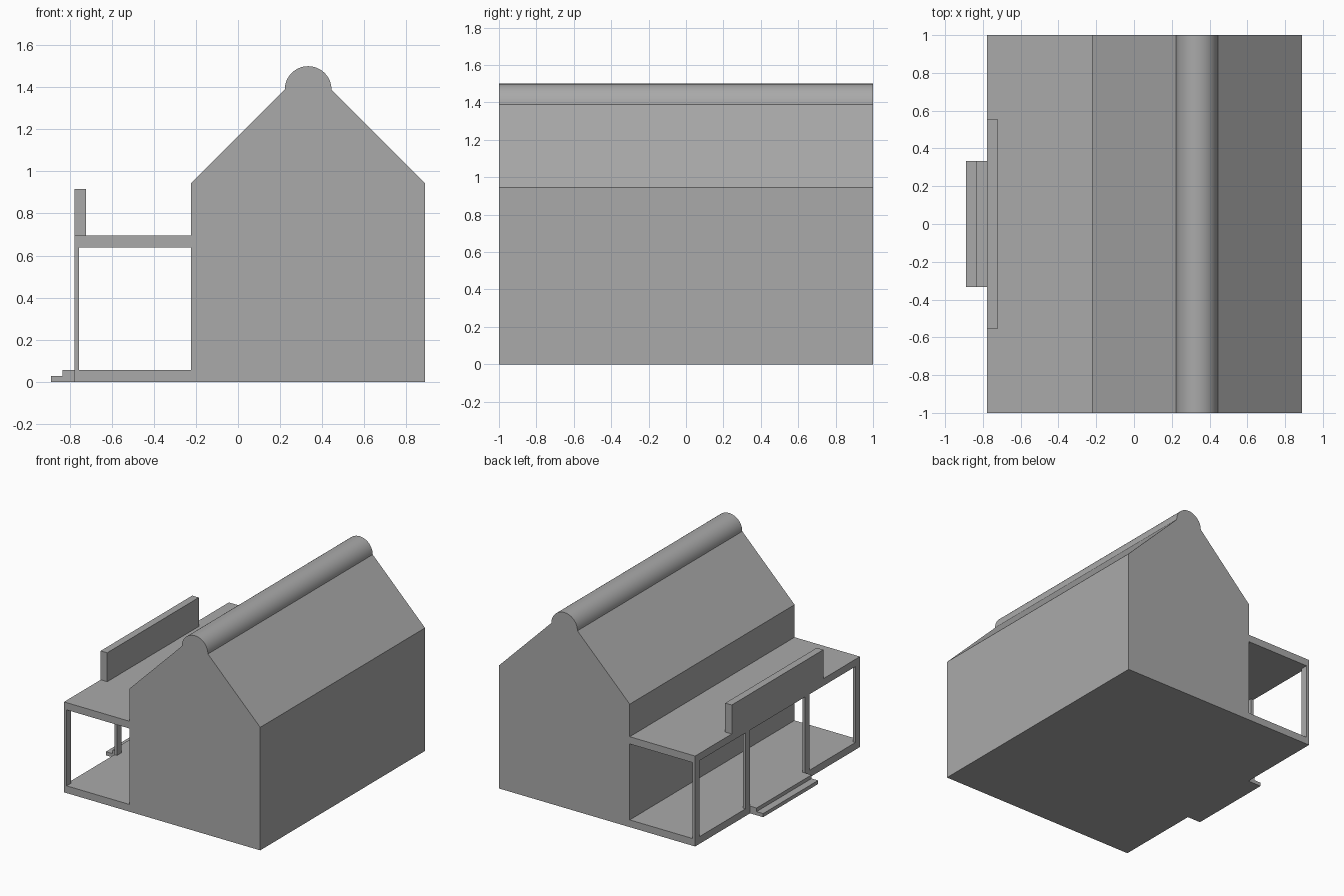
import bpy
import bmesh
from math import cos, sin, pi, radians

cube = bpy.data.objects.get("Cube")
if cube:
    bpy.data.objects.remove(cube, do_unlink=True)

# One plain grey for the whole building
grey = bpy.data.materials.new("plain_grey")
grey.use_nodes = True
grey.diffuse_color = (0.4, 0.4, 0.4, 1)
grey.node_tree.nodes["Principled BSDF"].inputs["Base Color"].default_value = (0.4, 0.4, 0.4, 1)


def prism(name, profile, y0, y1):
    """Extrude an x-z profile along y."""
    bm = bmesh.new()
    face = bm.faces.new([bm.verts.new((x, y0, z)) for x, z in profile])
    ext = bmesh.ops.extrude_face_region(bm, geom=[face])["geom"]
    moved = [v for v in ext if isinstance(v, bmesh.types.BMVert)]
    bmesh.ops.translate(bm, verts=moved, vec=(0, y1 - y0, 0))
    bmesh.ops.recalc_face_normals(bm, faces=bm.faces)
    mesh = bpy.data.meshes.new(name)
    bm.to_mesh(mesh)
    bm.free()
    mesh.materials.append(grey)
    obj = bpy.data.objects.new(name, mesh)
    bpy.context.collection.objects.link(obj)
    return obj


def box(name, x0, x1, y0, y1, z0, z1):
    return prism(name, [(x0, z0), (x1, z0), (x1, z1), (x0, z1)], y0, y1)


U = 1 / 18                      # building module
MID = 6 * U                     # ridge line
WALL, BACK, PORCH = -4 * U, 16 * U, -14 * U
EAVE, CAP, R = 17 * U, 25 * U, 2 * U

# Gabled house, cut flat under the ridge cap
prism("house_body", [(WALL, 0), (BACK, 0), (BACK, EAVE), (MID + R, CAP),
                     (MID - R, CAP), (WALL, EAVE)], -1, 1)

# Half-round ridge cap
steps = 32
arc = [(MID + R * cos(pi * i / steps), CAP + R * sin(pi * i / steps)) for i in range(steps + 1)]
cap = prism("ridge_cap", arc, -1, 1)
bpy.ops.object.select_all(action="DESELECT")
cap.select_set(True)
bpy.context.view_layer.objects.active = cap
bpy.ops.object.shade_smooth_by_angle(angle=radians(30))

# Porch floor, flat roof and sign board
box("porch_floor", PORCH, WALL, -1, 1, 0, U)
box("porch_roof", PORCH, WALL, -1, 1, 11.5 * U, 12.5 * U)
box("sign_board", PORCH, PORCH + U, -10 * U, 10 * U, 12.5 * U, 16.5 * U)

# Corner posts and door posts, mirrored across the middle
for side, sign in (("front", -1), ("rear", 1)):
    for name, inner in (("door_post", 6 * U), ("corner_post", 17 * U)):
        ya, yb = sorted((sign * inner, sign * (inner + U)))
        box(f"{side}_{name}", PORCH, PORCH + 0.4 * U, ya, yb, U, 11.5 * U)

# Two entrance steps
box("upper_step", PORCH - U, PORCH, -6 * U, 6 * U, 0, U)
box("lower_step", PORCH - 2 * U, PORCH - U, -6 * U, 6 * U, 0, U / 2)
